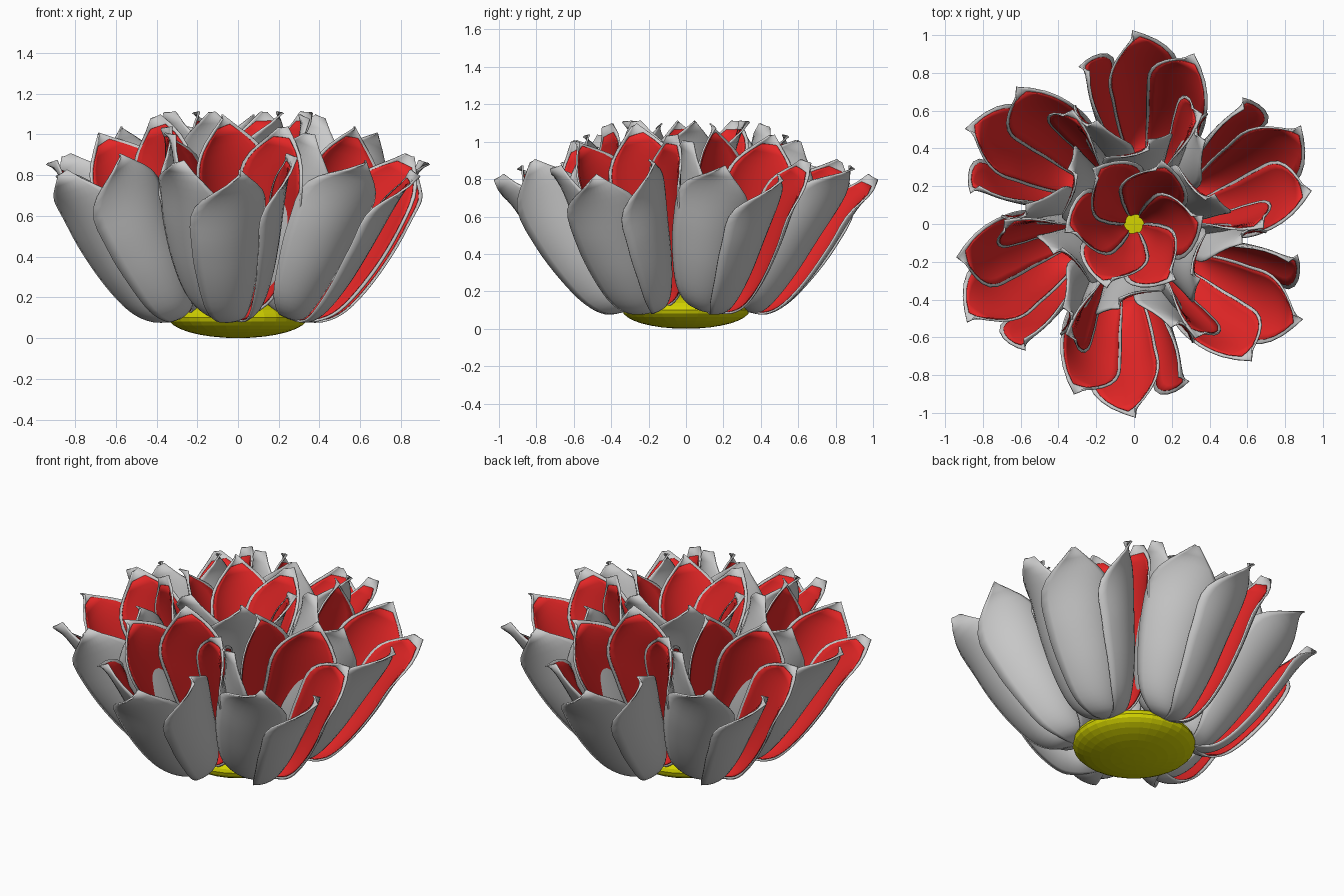
import bpy, bmesh
from math import radians, cos, sin, pi
from mathutils import Matrix

if "Cube" in bpy.data.objects:
    bpy.data.objects.remove(bpy.data.objects["Cube"])

# cup profiles along a petal: radius, height, half width, swirl (radial stagger of the two edges)
OUTER = [
    (0.03, 0.00, 0.03, 0.00),
    (0.11, 0.03, 0.07, 0.02),
    (0.17, 0.12, 0.12, 0.045),
    (0.22, 0.29, 0.16, 0.06),
    (0.255, 0.50, 0.19, 0.07),
    (0.285, 0.73, 0.19, 0.06),
    (0.32, 0.93, 0.002, 0.03),
]
CENTRE = [
    (0.03, 0.00, 0.025, 0.00),
    (0.06, 0.03, 0.055, 0.01),
    (0.085, 0.13, 0.085, 0.025),
    (0.13, 0.30, 0.125, 0.035),
    (0.19, 0.52, 0.17, 0.05),
    (0.265, 0.75, 0.185, 0.05),
    (0.335, 0.94, 0.002, 0.03),
]
PETALS = 6


def material(name, color):
    m = bpy.data.materials.new(name)
    m.diffuse_color = color
    m.use_nodes = True
    m.node_tree.nodes["Principled BSDF"].inputs["Base Color"].default_value = m.diffuse_color
    return m


def lookup(profile, u):
    """Smooth (Catmull-Rom) lookup in a profile, u from 0 to 1."""
    pts = profile + [tuple(c + 1.5 * (c - b) for b, c in zip(*profile[-2:]))]
    n = len(profile) - 1
    i = min(int(u * n), n - 1)
    t = u * n - i
    p = [pts[max(0, i + k)] for k in (-1, 0, 1, 2)]
    return [0.5 * (2 * b + (c - a) * t + (2 * a - 5 * b + 4 * c - d) * t * t
                   + (3 * b - a - 3 * c + d) * t ** 3) for a, b, c, d in zip(*p)]


def petal_ring(name, profile, u0, u1, margin, rows=24, cols=10):
    """Mesh of overlapping pinwheel petals; margin insets the side edges."""
    bm = bmesh.new()
    for k in range(PETALS):
        base = 2 * pi * k / PETALS + radians(7)
        grid = []
        for i in range(rows + 1):
            u = u0 + (u1 - u0) * i / rows
            r, z, half, swirl = lookup(profile, u)
            inset = 1 - min(0.6, margin * min(1, u * 2) / max(half, 0.01))
            row = []
            for j in range(cols + 1):
                v = (2 * j / cols - 1) * inset
                a = base + v * half / r
                rad = r - v * swirl
                row.append(bm.verts.new((rad * cos(a), rad * sin(a), z)))
            grid.append(row)
        for i in range(rows):
            for j in range(cols):
                bm.faces.new((grid[i][j], grid[i][j + 1], grid[i + 1][j + 1], grid[i + 1][j]))
    for f in bm.faces:
        f.smooth = True
    me = bpy.data.meshes.new(name)
    bm.to_mesh(me)
    bm.free()
    return me


def place(name, mesh, matrix, thickness, side):
    ob = bpy.data.objects.new(name, mesh)
    bpy.context.collection.objects.link(ob)
    ob.matrix_world = matrix
    mod = ob.modifiers.new("thickness", 'SOLIDIFY')
    mod.thickness = thickness
    mod.offset = side


red = material("red", (0.8, 0.02, 0.02, 1))
yellow = material("yellow", (0.65, 0.65, 0.0, 1))


def flower_meshes(label, profile):
    """Grey petals and the red lining inside their rim."""
    petals = petal_ring(label + "_petals", profile, 0.0, 1.0, 0.0)
    lining = petal_ring(label + "_lining", profile, 0.02, 0.965, 0.018)
    lining.materials.append(red)
    return petals, lining


def add_flower(label, meshes, matrix):
    place(label + "_petals", meshes[0], matrix, 0.010, 1)
    place(label + "_lining", meshes[1], matrix, 0.005, -1)


# one upright flower in the middle, six tilted ones around it
add_flower("centre", flower_meshes("centre", CENTRE), Matrix.Translation((0, 0, 0.17)))
outer = flower_meshes("outer", OUTER)
for k in range(6):
    add_flower(f"outer_{k + 1}", outer,
               Matrix.Rotation(radians(30 + 60 * k), 4, 'Z')
               @ Matrix.Translation((0.31, -0.035, 0.11))
               @ Matrix.Rotation(radians(25.5), 4, 'Y'))

# yellow flattened receptacle below
bpy.ops.mesh.primitive_uv_sphere_add(segments=32, ring_count=16, radius=1, location=(0, 0, 0.1))
cup = bpy.context.object
cup.name = "receptacle"
cup.scale = (0.34, 0.34, 0.1)
cup.data.materials.append(yellow)
